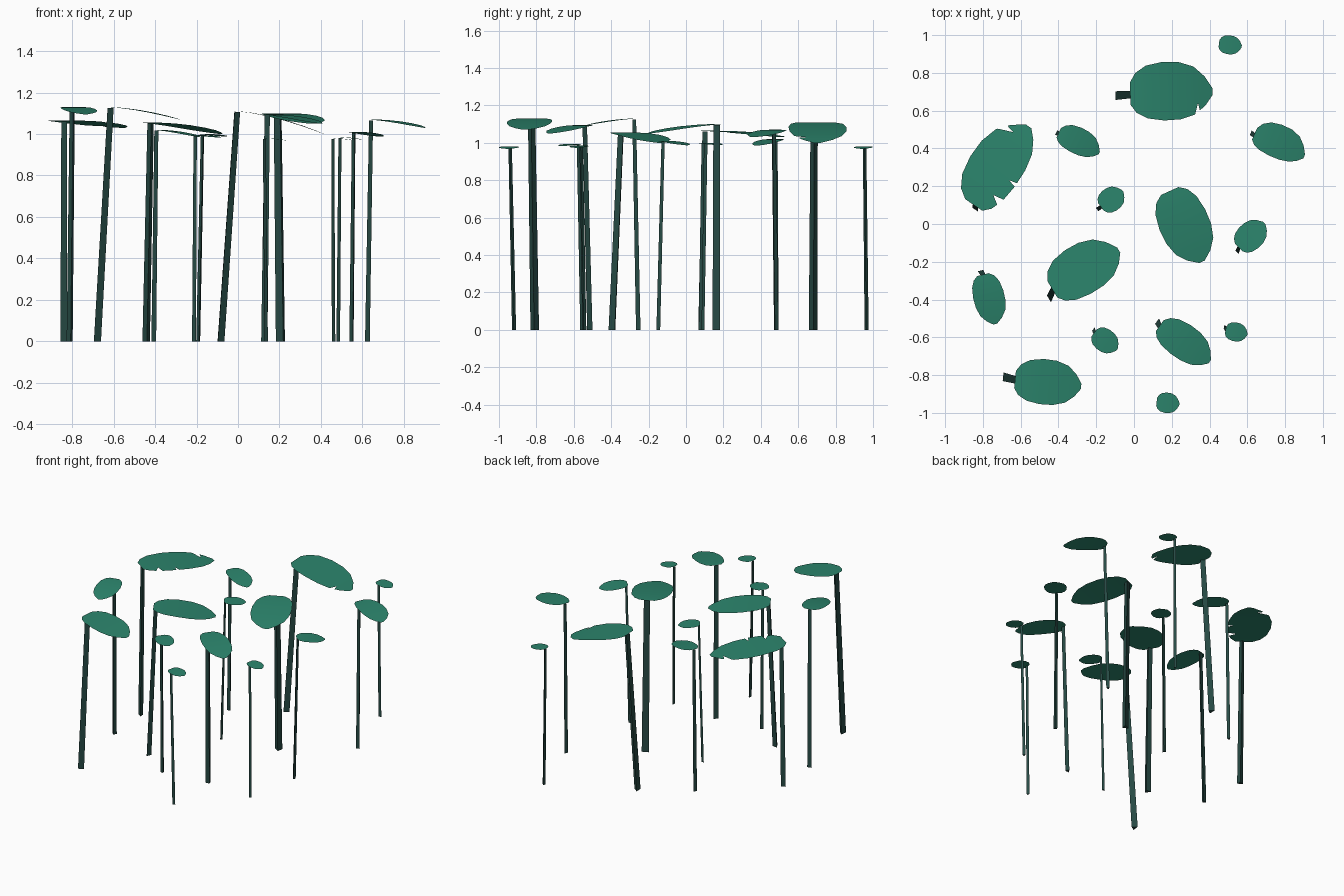
import bpy
from mathutils import Vector

cube = bpy.data.objects.get("Cube")
if cube:
    bpy.data.objects.remove(cube, do_unlink=True)


def make_material(name, colour):
    mat = bpy.data.materials.new(name)
    mat.use_nodes = True
    mat.diffuse_color = colour
    shader = next(n for n in mat.node_tree.nodes if n.type == 'BSDF_PRINCIPLED')
    shader.inputs["Base Color"].default_value = colour
    shader.inputs["Roughness"].default_value = 0.8
    return mat


leaf_green = make_material("leaf green", (0.025, 0.235, 0.152, 1))
stem_green = make_material("dark stem green", (0.02, 0.068, 0.058, 1))

# Half-width of the blade along its length, as a share of the widest point
OUTLINE = [(0, .38), (.07, .68), (.2, .9), (.4, 1), (.6, .98), (.78, .82), (.91, .5), (1, .12)]


def outline_width(t):
    for (t0, w0), (t1, w1) in zip(OUTLINE, OUTLINE[1:]):
        if t <= t1:
            return w0 + (w1 - w0) * (t - t0) / (t1 - t0)
    return OUTLINE[-1][1]


def add_object(name, verts, faces, mat, smooth):
    mesh = bpy.data.meshes.new(name)
    mesh.from_pydata(verts, [], faces)
    mesh.materials.append(mat)
    mesh.polygons.foreach_set("use_smooth", [smooth] * len(mesh.polygons))
    mesh.update()
    obj = bpy.data.objects.new(name, mesh)
    bpy.context.collection.objects.link(obj)


def add_leaf(name, base, tip, left, right, z_base, z_tip, tears):
    """A thin drooping blade; tears are (side, position, remaining width)."""
    along = tip - base
    across = Vector((-along.y, along.x)).normalized()
    stations = {t for t, _ in OUTLINE}
    for _, t, _ in tears:
        stations |= {t - .06, t, t + .02}
    verts, faces = [], []
    for t in sorted(stations):
        z = z_base - (z_base - z_tip) * t ** 1.6
        for side, width in ((1, left), (0, 0), (-1, right)):
            w = width * outline_width(t)
            for tear_side, tear_t, keep in tears:
                if tear_side == side and tear_t == t:
                    w *= keep
            p = base + along * t + across * side * w
            verts.append((p.x, p.y, z))
    for i in range(0, len(verts) - 3, 3):
        faces += [(i + 1, i + 4, i + 3, i), (i + 2, i + 5, i + 4, i + 1)]
    add_object(name, verts, faces, leaf_green, True)


def add_stem(name, foot, base, tip, z_top, width):
    """A three-sided stalk, ridge forward, leaning from the ground to the leaf base."""
    along = (tip - base).normalized()
    across = Vector((-along.y, along.x))
    top = base + along * width * .3
    verts = []
    for centre, z, scale in ((foot, 0, 1), (top, z_top - .004, .85)):
        for a, c in ((-.28, -.5), (.42, 0), (-.28, .5)):
            p = centre + (along * a + across * c) * width * scale
            verts.append((p.x, p.y, z))
    faces = [(i, (i + 1) % 3, (i + 1) % 3 + 3, i + 3) for i in range(3)]
    faces += [(2, 1, 0), (3, 4, 5)]
    add_object(name, verts, faces, stem_green, False)


def add_plant(name, foot, base, tip, left, right, z_base, z_tip, width, tears=()):
    foot, base, tip = Vector(foot), Vector(base), Vector(tip)
    add_leaf(name + "_leaf", base, tip, left, right, z_base, z_tip, tears)
    add_stem(name + "_stem", foot, base, tip, z_base, width)


# Large plants: foot, leaf base, leaf tip, left and right width, heights, stem width
add_plant("back_large", (-.085, .68), (-.02, .685), (.415, .7), .167, .143, 1.11, 1.0, .046,
          [(-1, .82, .55)])
add_plant("torn_large", (-.835, .085), (-.84, .095), (-.555, .515), .17, .115, 1.065, 1.03, .038,
          [(-1, .2, .45), (-1, .42, .6), (1, .86, .5)])
add_plant("middle_large", (-.44, -.39), (-.43, -.35), (-.08, -.14), .148, .12, 1.055, 1.0, .042)
add_plant("centre_large", (.21, .16), (.19, .175), (.36, -.2), .13, .135, 1.1, 1.05, .048)
add_plant("front_large", (-.68, -.81), (-.63, -.825), (-.28, -.86), .125, .115, 1.13, 1.07, .046)

# Medium plants
add_plant("back_medium", (-.405, .48), (-.4, .48), (-.185, .375), .08, .06, 1.02, .985, .027)
add_plant("left_medium", (.625, .48), (.635, .47), (.9, .355), .11, .067, 1.07, 1.03, .027)
add_plant("right_medium", (-.81, -.255), (-.8, -.268), (-.735, -.53), .085, .08, 1.13, 1.095, .03)
add_plant("front_medium", (.13, -.52), (.135, -.54), (.4, -.73), .1, .085, 1.095, 1.05, .035)
add_plant("side_medium", (.55, -.145), (.555, -.125), (.69, .005), .075, .073, 1.01, .987, .024)

# Small plants: foot, leaf base, leaf tip, half-width, leaf height
SMALL = [
    ((-.19, .08), (-.175, .09), (-.06, .175), .064, 1.0),
    ((-.21, -.56), (-.21, -.575), (-.09, -.665), .061, .995),
    ((.483, -.545), (.485, -.56), (.6, -.585), .05, .985),
    ((.135, -.92), (.12, -.94), (.24, -.955), .054, .98),
    ((.46, .965), (.45, .955), (.57, .94), .05, .98),
]
for number, (foot, base, tip, half, height) in enumerate(SMALL, 1):
    add_plant(f"small_{number}", foot, base, tip, half, half, height, height - .012, .022)
